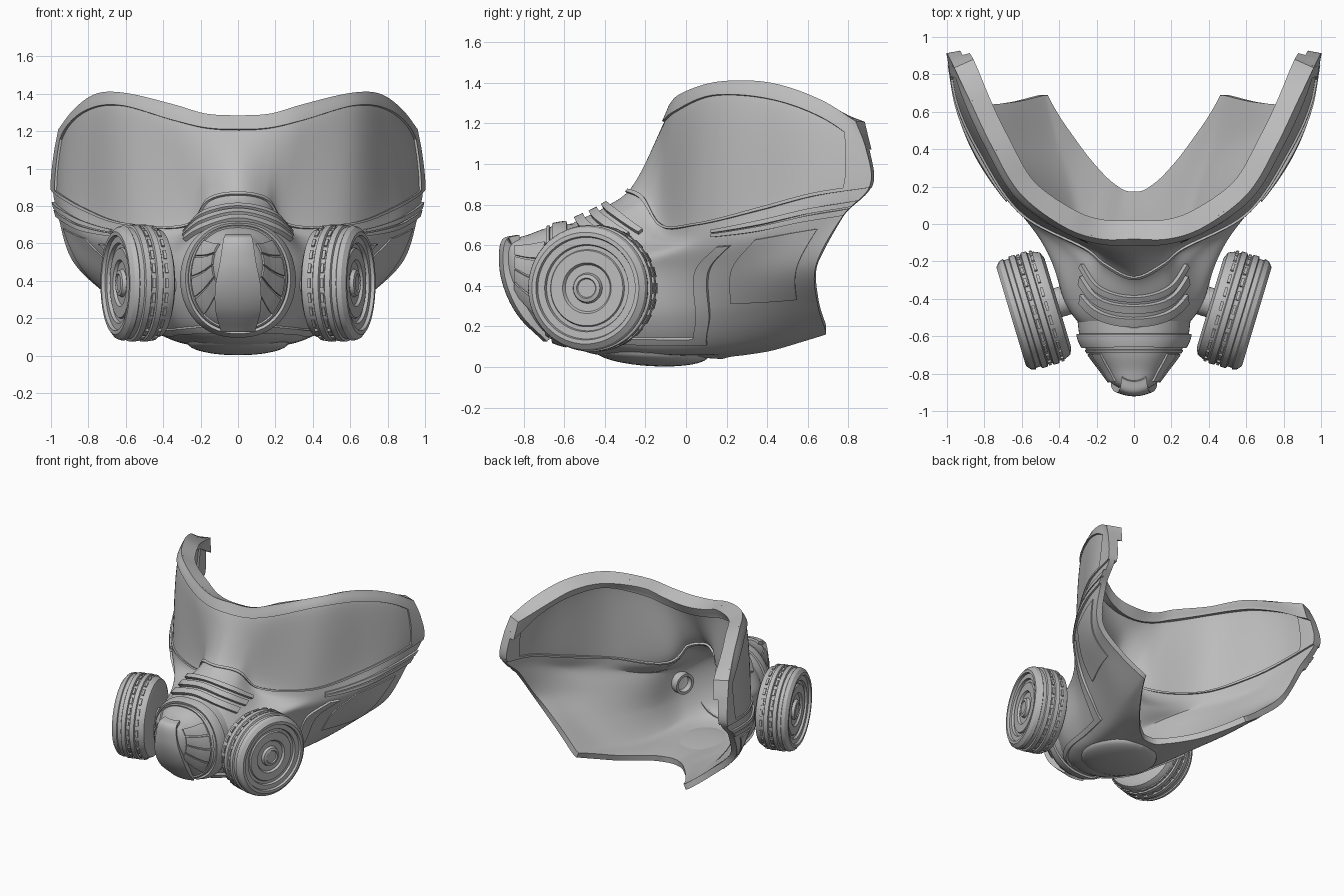
import bpy, bmesh, math
from mathutils import Vector, Matrix

old = bpy.data.objects.get("Cube")
if old:
    bpy.data.objects.remove(old, do_unlink=True)

grey = bpy.data.materials.new("plain_grey")
grey.use_nodes = True
grey.diffuse_color = (0.5, 0.5, 0.5, 1)
grey.node_tree.nodes["Principled BSDF"].inputs["Base Color"].default_value = grey.diffuse_color


def finish(name, bm, thickness=0, offset=-1, angle=32):
    """Turn a half mesh into a mirrored, optionally thickened, shaded object."""
    mesh = bpy.data.meshes.new(name)
    bm.to_mesh(mesh)
    bm.free()
    mesh.materials.append(grey)
    obj = bpy.data.objects.new(name, mesh)
    bpy.context.collection.objects.link(obj)
    bpy.ops.object.select_all(action='DESELECT')
    obj.select_set(True)
    bpy.context.view_layer.objects.active = obj
    obj.modifiers.new("mirror", 'MIRROR').merge_threshold = 0.001
    if thickness:
        solid = obj.modifiers.new("solid", 'SOLIDIFY')
        solid.thickness, solid.offset = thickness, offset
    for mod in list(obj.modifiers):
        bpy.ops.object.modifier_apply(modifier=mod.name)
    bpy.ops.object.shade_smooth_by_angle(angle=math.radians(angle))
    return obj


def spline(points, t, before=None):
    """Smooth curve through the points, t counted in points, without overshoot."""
    last = len(points) - 1
    i = max(0, min(int(t), last - 1))
    f = t - i
    b, c = points[i], points[i + 1]
    a = points[i - 1] if i else (before or 2 * b - c)
    d = points[i + 2] if i + 2 <= last else 2 * c - b
    g, h, k = [math.sqrt((q - p).length + 1e-6) for p, q in ((a, b), (b, c), (c, d))]
    m = ((b - a) * h / g + (c - b) * g / h) * h / (g + h)
    n = ((c - b) * k / h + (d - c) * h / k) * h / (h + k)
    return b + f * (m + f * (3 * (c - b) - 2 * m - n + f * (2 * (b - c) + m + n)))


def patch(name, surface, u0, u1, v0, v1, raised=0.0, sunk=0.02, step=0.09):
    """Thick plate following part of a surface."""
    bm = bmesh.new()
    nu = max(3, math.ceil((u1 - u0) / step))
    nv = max(3, math.ceil((v1 - v0) / step))
    grid = [[bm.verts.new(surface(u0 + (u1 - u0) * i / nu, v0 + (v1 - v0) * j / nv))
             for j in range(nv + 1)] for i in range(nu + 1)]
    for i in range(nu):
        for j in range(nv):
            bm.faces.new((grid[i][j], grid[i][j + 1], grid[i + 1][j + 1], grid[i + 1][j]))
    total = raised + sunk
    return finish(name, bm, total, 2 * raised / total - 1)


# Cross-sections of the shell, each running from the centre to the rear edge
visor_rows = [
    [(0, -.07, 1.28), (.17, -.07, 1.29), (.34, -.02, 1.34), (.6, .17, 1.4), (.75, .42, 1.395), (.87, .67, 1.31), (.95, .84, 1.21)],
    [(0, -.11, 1.2), (.17, -.1, 1.21), (.34, -.05, 1.25), (.62, .14, 1.33), (.79, .42, 1.31), (.905, .67, 1.22), (.975, .89, 1.07)],
    [(0, -.28, .87), (.15, -.21, .84), (.25, -.13, .71), (.6, .06, .71), (.82, .38, .79), (.94, .64, .86), (.99, .91, .9)],
]
jaw_rows = [
    [(0, -.41, .78), (.18, -.37, .74), (.33, -.17, .62), (.61, .06, .63), (.82, .34, .66), (.92, .58, .71), (.96, .77, .74)],
    [(0, -.62, .65), (.2, -.57, .59), (.36, -.42, .5), (.47, -.1, .48), (.66, .2, .48), (.8, .45, .48), (.88, .64, .5)],
    [(0, -.64, .3), (.2, -.59, .28), (.34, -.42, .25), (.42, -.1, .25), (.53, .2, .26), (.63, .45, .28), (.67, .65, .3)],
    [(0, -.55, .1), (.16, -.5, .1), (.27, -.35, .1), (.32, -.1, .09), (.38, .2, .1), (.45, .45, .13), (.5, .69, .17)],
    [(0, .17, .04), (.06, .18, .04), (.12, .22, .05), (.2, .3, .06), (.3, .42, .08), (.4, .56, .12), (.48, .69, .16)],
]
rows = [[Vector(p) for p in row] for row in visor_rows + jaw_rows]


def shell(u, v):
    column = [spline(r, u, Vector((-r[1].x, r[1].y, r[1].z))) for r in rows]
    return spline(column, v)


# Visor and jaw shell, with the raised frame around the visor
patch("mask_shell", shell, 0, 6, 0, 7, sunk=0.045)
patch("visor_top_frame", shell, 0, 6, 0, 0.95, 0.012, 0.1)
patch("visor_rear_frame", shell, 5.5, 6, 0.9, 2.1, 0.012, 0.06)
patch("visor_lower_frame", shell, 0, 6, 2, 2.1, 0.012, 0.06)

# Side straps, cheek plates and the bracket around the jaw
for k in range(2):
    patch(f"side_strap_{k + 1}", shell, 3.25, 6, 2.5 + 0.26 * k, 2.7 + 0.26 * k, 0.016)
patch("cheek_plate", shell, 4.1, 5.5, 3.2, 4.75, 0.008)
patch("bracket_upright", shell, 3.5, 3.72, 3.3, 5.8, 0.018)
patch("bracket_jaw_band", shell, 0, 3.72, 5.6, 5.8, 0.018)

# Stepped bands over the nose bridge
for k in range(3):
    patch(f"nose_band_{k + 1}", shell, 0, 1.7 - 0.1 * k, 2.8 + 0.3 * k, 2.98 + 0.3 * k, 0.024)

# Snout rings from tip to root: y, half width, top and bottom
rings = [Vector(r) for r in (
    (-.895, .01, .53, .5), (-.885, .06, .6, .43), (-.85, .12, .63, .35), (-.78, .175, .65, .25),
    (-.7, .235, .68, .16), (-.62, .285, .7, .12), (-.5, .305, .71, .1))]


def snout(u, v):
    y, half, top, bottom = spline(rings, u)
    s, c = math.sin(v), math.cos(v)
    return Vector((half * max(s, 0) ** 0.85, y, (top + bottom) / 2 + (top - bottom) / 2 * c))


patch("snout", snout, 0, 6, 0, math.pi, sunk=0.03)
patch("snout_collar", snout, 4.6, 5.3, 0, math.pi, 0.016)
patch("snout_collar_lip", snout, 4.2, 4.4, 0, math.pi, 0.01)
for k in range(4):
    patch(f"snout_gill_{k + 1}", snout, 2.2, 4.1, 0.75 + 0.42 * k, 1.12 + 0.42 * k, 0.012)

# Front plate of the snout: y, z and half width down the middle
plate = [Vector(p) for p in ((-.84, .645, .065), (-.9, .625, .075), (-.915, .5, .095),
                             (-.885, .37, .12), (-.82, .25, .12), (-.7, .13, .09))]


def front_plate(u, v):
    y, z, half = spline(plate, v)
    return Vector((half * u, y + 0.02 * u * u, z))


patch("snout_front_plate", front_plate, 0, 1, 0, 5, 0.005, 0.08)

# Chin pad: a shallow lens, lowest towards the rear
bm = bmesh.new()
bmesh.ops.create_uvsphere(bm, u_segments=32, v_segments=16, radius=1)
for v in bm.verts:
    x, y, z = v.co
    v.co = (x * 0.27, -0.17 + y * 0.28, 0.068 - 0.015 * y + z * (0.035 if z > 0 else 0.064))
bmesh.ops.bisect_plane(bm, geom=bm.verts[:] + bm.edges[:] + bm.faces[:], plane_co=(0, 0, 0),
                       plane_no=(-1, 0, 0), clear_outer=True)
finish("chin_pad", bm)

# Filter canisters: local z is the axis, pointing outwards and forwards
axis = Vector((.957, -.287, 0)).normalized()
place = Matrix.Translation((.532, -.458, .388)) @ axis.to_track_quat('Z', 'Y').to_matrix().to_4x4()


def lathe(name, profile, segments=64):
    bm = bmesh.new()
    verts = [bm.verts.new((r, 0, h)) for r, h in profile]
    edges = [bm.edges.new(pair) for pair in zip(verts, verts[1:])]
    bmesh.ops.spin(bm, geom=verts + edges, axis=(0, 0, 1), cent=(0, 0, 0),
                   steps=segments, angle=math.tau)
    bmesh.ops.remove_doubles(bm, verts=bm.verts, dist=0.0005)
    bmesh.ops.recalc_face_normals(bm, faces=bm.faces)
    bm.transform(place)
    return finish(name, bm, angle=25)


lathe("filter_canister", [
    (0, -.13), (.25, -.13), (.285, -.115), (.3, -.08), (.3, -.05), (.312, -.045), (.312, -.015),
    (.3, -.01), (.3, .015), (.312, .02), (.312, .05), (.3, .055), (.3, .08), (.308, .085),
    (.3, .11), (.275, .13), (.255, .13), (.25, .112), (.215, .112), (.21, .095), (.19, .095),
    (.185, .105), (.125, .105), (.115, .09), (.075, .09), (.068, .11), (.05, .115), (.045, .108), (0, .108)])
lathe("canister_pipe", [(.06, -.27), (.08, -.27), (.08, -.12), (.06, -.12), (.06, -.27)], 32)

# Small grip blocks around each canister
bm = bmesh.new()
count = 24
for row in (-.068, .003):
    for k in range(count):
        turn = Matrix.Rotation(math.tau * k / count, 4, 'Z')
        bmesh.ops.create_cube(bm, size=1, matrix=turn @ Matrix.Translation((.3, 0, row))
                              @ Matrix.Diagonal((.018, .05, .016, 1)))
bm.transform(place)
finish("canister_grips", bm)
